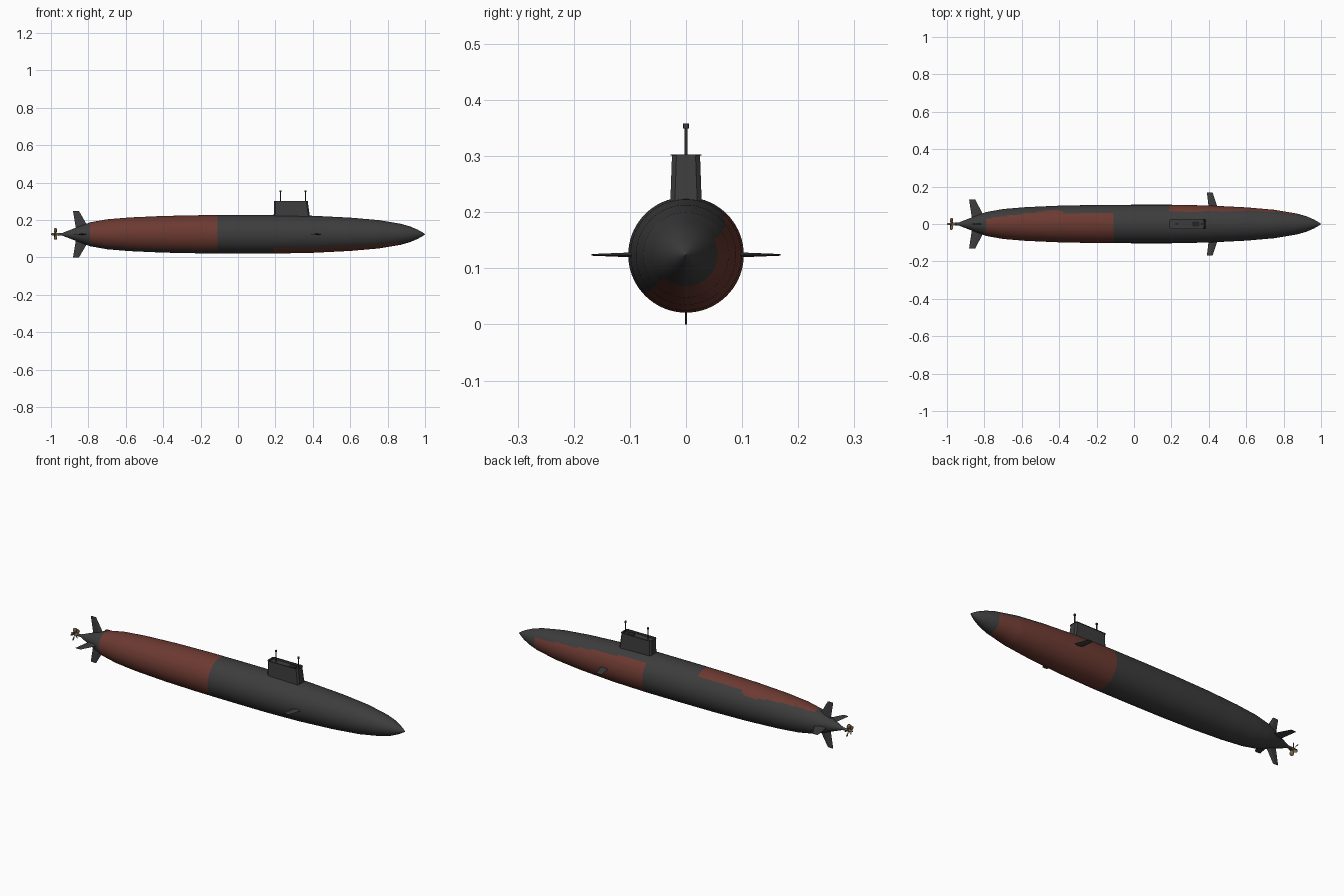
import bpy, bmesh, math
from mathutils import Vector, Matrix

if "Cube" in bpy.data.objects:
    bpy.data.objects.remove(bpy.data.objects["Cube"])

AXIS_Z = 0.124
SIDES = 72


def material(name, colour):
    m = bpy.data.materials.new(name)
    m.use_nodes = True
    m.diffuse_color = (*colour, 1)
    bsdf = m.node_tree.nodes["Principled BSDF"]
    bsdf.inputs["Base Color"].default_value = (*colour, 1)
    bsdf.inputs["Roughness"].default_value = 0.8
    return m


GREY = material("dark grey paint", (0.046, 0.046, 0.046))
RED = material("rust red paint", (0.15, 0.042, 0.031))
BRONZE = material("dull bronze", (0.2, 0.14, 0.07))
BLACK = material("deck black", (0.018, 0.018, 0.018))


def finish(name, bm, mats, smooth=True):
    bmesh.ops.recalc_face_normals(bm, faces=bm.faces)
    mesh = bpy.data.meshes.new(name)
    bm.to_mesh(mesh)
    bm.free()
    for m in mats:
        mesh.materials.append(m)
    ob = bpy.data.objects.new(name, mesh)
    bpy.context.collection.objects.link(ob)
    if smooth:
        bpy.ops.object.select_all(action="DESELECT")
        ob.select_set(True)
        bpy.context.view_layer.objects.active = ob
        bpy.ops.object.shade_smooth_by_angle(angle=math.radians(30))
    return ob


def lerp_table(table, x):
    for (x0, v0), (x1, v1) in zip(table, table[1:]):
        if x <= x1:
            return v0 + (v1 - v0) * (x - x0) / (x1 - x0)
    return table[-1][1]


def revolve(name, profile, sides, mats, rule=None):
    """Spin (x, radius) points about the long axis."""
    bm = bmesh.new()
    rings = []
    for x, r in profile:
        rings.append([bm.verts.new((x, r * math.cos(a), AXIS_Z + r * math.sin(a)))
                      for a in (math.tau * i / sides for i in range(sides))])
    for a, b in zip(rings, rings[1:]):
        for i in range(sides):
            j = (i + 1) % sides
            bm.faces.new((a[i], a[j], b[j], b[i]))
    bm.faces.new(rings[0])
    bm.faces.new(rings[-1])
    if rule:
        for f in bm.faces:
            f.material_index = rule(f.calc_center_median())
    return finish(name, bm, mats)


# Hull, with two half-round painted areas on opposite flanks
PROFILE = [(-0.94, 0.007), (-0.87, 0.034), (-0.79, 0.064), (-0.7, 0.08),
           (-0.58, 0.09), (-0.4, 0.098), (-0.2, 0.102), (0, 0.103), (0.2, 0.103),
           (0.4, 0.099), (0.6, 0.089), (0.75, 0.076), (0.87, 0.056),
           (0.92, 0.042), (0.96, 0.025), (0.985, 0.011), (1, 0.001)]
AFT_EDGE = [(-0.79, 65), (-0.4, 38), (-0.38, 54), (-0.11, 54)]
FORE_EDGE = [(0.19, 50), (0.45, 46), (0.6, 38), (0.87, 28)]


def paint(c):
    angle = math.degrees(math.atan2(c.z - AXIS_Z, c.y)) % 360
    if -0.785 < c.x < -0.11:
        return int(lerp_table(AFT_EDGE, c.x) < angle < 235)
    if 0.19 < c.x < 0.87:
        return int(angle < lerp_table(FORE_EDGE, c.x) or angle > 225)
    return 0


stations = {x for x, r in PROFILE} | {-0.11, 0.19, -0.38}
stations |= {round(-0.76 + 0.04 * i, 2) for i in range(41)}
revolve("hull", [(x, lerp_table(PROFILE, x)) for x in sorted(stations)],
        SIDES, [GREY, RED], paint)


def loft(name, sections, mats, smooth=False):
    """Skin matching loops of points, closing both ends."""
    bm = bmesh.new()
    loops = [[bm.verts.new(p) for p in s] for s in sections]
    n = len(loops[0])
    for a, b in zip(loops, loops[1:]):
        for i in range(n):
            j = (i + 1) % n
            bm.faces.new((a[i], a[j], b[j], b[i]))
    bm.faces.new(loops[0])
    top = bm.faces.new(loops[-1])
    top.material_index = len(mats) - 1
    return finish(name, bm, mats, smooth)


# Sail with a raised rim around a sunken bridge deck
def sail_ring(x0, x1, half, z):
    c = 0.008
    right = [(x0, -half + c, z), (x0 + c, -half, z), (x1 - c, -half, z), (x1, -half + c, z)]
    return right + [(x, -y, z) for x, y, z in reversed(right)]


loft("sail", [sail_ring(0.19, 0.388, 0.029, 0.19), sail_ring(0.193, 0.373, 0.025, 0.301),
              sail_ring(0.191, 0.375, 0.028, 0.301), sail_ring(0.191, 0.375, 0.028, 0.303),
              sail_ring(0.197, 0.369, 0.022, 0.303), sail_ring(0.197, 0.369, 0.022, 0.295)],
     [GREY])
loft("bridge_hatch", [sail_ring(0.31, 0.35, 0.014, z) for z in (0.29, 0.299)], [BLACK])


# Masts with small heads
def post(name, x, radius, z0, z1):
    bm = bmesh.new()
    bmesh.ops.create_cone(bm, cap_ends=True, segments=12, radius1=radius, radius2=radius,
                          depth=z1 - z0, matrix=Matrix.Translation((x, 0, (z0 + z1) / 2)))
    finish(name, bm, [GREY])


for label, x in (("aft", 0.228), ("forward", 0.362)):
    post(label + "_mast", x, 0.0028, 0.29, 0.352)
    post(label + "_mast_head", x, 0.0055, 0.349, 0.358)


# Diving planes and tail fins: tapered diamond sections turned about the axis
def fin(name, root, tip, r0, r1, thick, turn):
    def section(span, r, t):
        a, b = span
        m = a + (b - a) * 0.6
        return [(a, r, 0), (m, r, t), (b, r, 0), (m, r, -t)]
    ob = loft(name, [section(root, r0, thick), section(tip, r1, thick * 0.3)], [GREY])
    ob.data.transform(Matrix.Translation((0, 0, AXIS_Z)) @ Matrix.Rotation(turn, 4, "X"))


for label, turn in (("left_side", 0), ("right_side", math.pi)):
    fin(label + "_bow_plane", (0.4, 0.45), (0.39, 0.42), 0.08, 0.168, 0.005, turn)
for i, label in enumerate(("rear", "upper", "front", "lower")):
    reach = 0.124 if i % 2 else 0.132
    fin(label + "_tail_fin", (-0.865, -0.79), (-0.882, -0.85), 0.02, reach, 0.005,
        i * math.pi / 2)

# Propeller
revolve("propeller_shaft", [(-0.97, 0.006), (-0.93, 0.008)], 16, [GREY])
revolve("propeller_hub", [(-1, 0.002), (-0.993, 0.006), (-0.96, 0.008)], 16, [BRONZE])
bm = bmesh.new()
for i in range(5):
    spin = Matrix.Rotation(math.tau * i / 5, 4, "X")
    strips = []
    for r, half, pitch in ((0.004, 0.006, 60), (0.018, 0.011, 48), (0.028, 0.01, 38), (0.033, 0.004, 34)):
        p = math.radians(pitch)
        chord = Vector((math.cos(p), math.sin(p), 0)) * half
        strips.append([bm.verts.new(spin @ (Vector((0, 0, r)) + s * chord)) for s in (-1, 1)])
    for a, b in zip(strips, strips[1:]):
        bm.faces.new((a[0], a[1], b[1], b[0]))
blades = finish("propeller_blades", bm, [BRONZE])
blades.location = (-0.976, 0, AXIS_Z)
solid = blades.modifiers.new("thickness", "SOLIDIFY")
solid.thickness = 0.0015
solid.offset = 0
